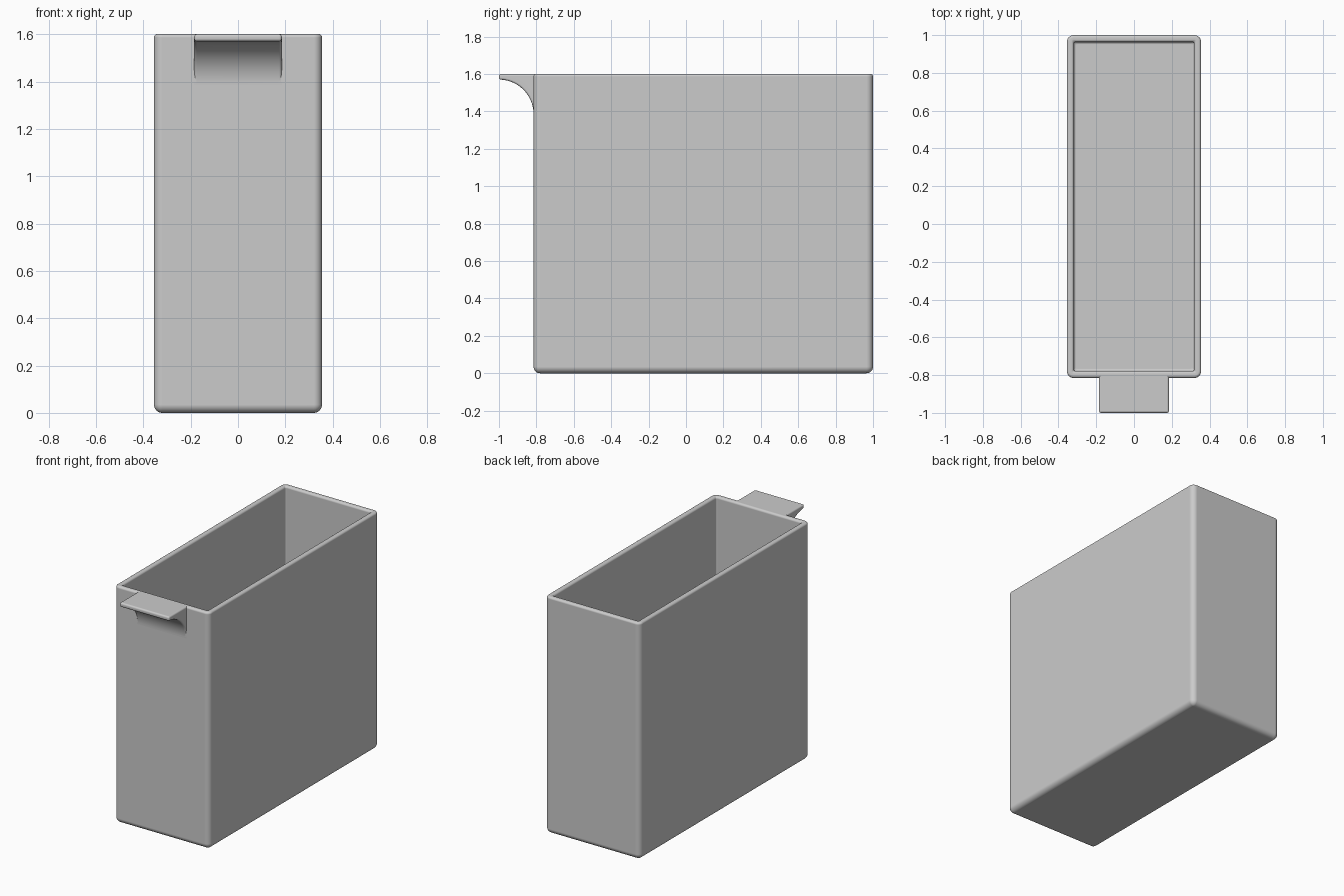
import bpy, bmesh
from math import sin, cos, pi, radians

cube = bpy.data.objects.get("Cube")
if cube:
    bpy.data.objects.remove(cube, do_unlink=True)

X, Y0, Y1, H = 0.355, -0.815, 1.0, 1.6   # outer bounds of the bin
WALL, CORNER, RIM, TAB = 0.037, 0.035, 0.014, 0.185

grey = bpy.data.materials.new("plain grey")
grey.use_nodes = True
colour = (0.6, 0.6, 0.6, 1)
grey.diffuse_color = colour
grey.node_tree.nodes["Principled BSDF"].inputs["Base Color"].default_value = colour


def finish(bm, name):
    """Turn a bmesh into a smooth shaded object with flat large faces."""
    bmesh.ops.recalc_face_normals(bm, faces=bm.faces)
    mesh = bpy.data.meshes.new(name)
    bm.to_mesh(mesh)
    bm.free()
    mesh.materials.append(grey)
    obj = bpy.data.objects.new(name, mesh)
    bpy.context.collection.objects.link(obj)
    bpy.ops.object.select_all(action='DESELECT')
    obj.select_set(True)
    bpy.context.view_layer.objects.active = obj
    bpy.ops.object.shade_smooth_by_angle(angle=radians(35))
    weighted = obj.modifiers.new("weighted normals", 'WEIGHTED_NORMAL')
    weighted.keep_sharp = True
    return obj


def arc(cx, cz, r, start, end, steps=6):
    """Points on an arc, angles in quarter turns."""
    angles = [(start + (end - start) * i / steps) * pi / 2 for i in range(steps + 1)]
    return [(cx + r * cos(a), cz + r * sin(a)) for a in angles]


def ring(bm, inset, z):
    """Rounded rectangle of vertices, inset from the outer bounds."""
    r = max(CORNER - inset, 0.008)
    x, y0, y1 = X - inset - r, Y0 + inset + r, Y1 - inset - r
    centres = [(x, y1), (-x, y1), (-x, y0), (x, y0)]
    return [bm.verts.new((px, py, z)) for q, (cx, cy) in enumerate(centres)
            for px, py in arc(cx, cy, r, q, q + 1)]


# Open bin: wall section (inset, z) from the underside over the rim to the floor
section = arc(CORNER, CORNER, CORNER, 3, 2)
section += arc(RIM, H - RIM, RIM, 2, 1)
section += arc(WALL - RIM, H - RIM, RIM, 1, 0)
section += arc(WALL + 0.012, WALL + 0.012, 0.012, 2, 3)
bm = bmesh.new()
rings = [ring(bm, d, z) for d, z in section]
for a, b in zip(rings, rings[1:]):
    for i in range(len(a)):
        j = (i + 1) % len(a)
        bm.faces.new((a[i], a[j], b[j], b[i]))
bm.faces.new(rings[0])
bm.faces.new(rings[-1])
finish(bm, "bin_body")

# Pull tab: side profile with a concave underside, extruded across x
back = Y0 + RIM
low = H - 0.03 - TAB
profile = [(back, H), (-1, H)] + arc(-1, low, TAB, 1, 0, 24) + [(back, low)]
bm = bmesh.new()
side = bm.faces.new([bm.verts.new((-TAB, y, z)) for y, z in profile])
extruded = bmesh.ops.extrude_face_region(bm, geom=[side])["geom"]
bmesh.ops.translate(bm, vec=(2 * TAB, 0, 0),
                    verts=[v for v in extruded if isinstance(v, bmesh.types.BMVert)])
bm.faces.ensure_lookup_table()
bmesh.ops.recalc_face_normals(bm, faces=bm.faces)
edges = [e for e in bm.edges if e.calc_face_angle(0) > radians(30)
         and any(v.co.y < Y0 - 0.001 for v in e.verts)]
bmesh.ops.bevel(bm, geom=edges, offset=0.011, segments=4, profile=0.5,
                affect='EDGES', clamp_overlap=False)
finish(bm, "pull_tab")
